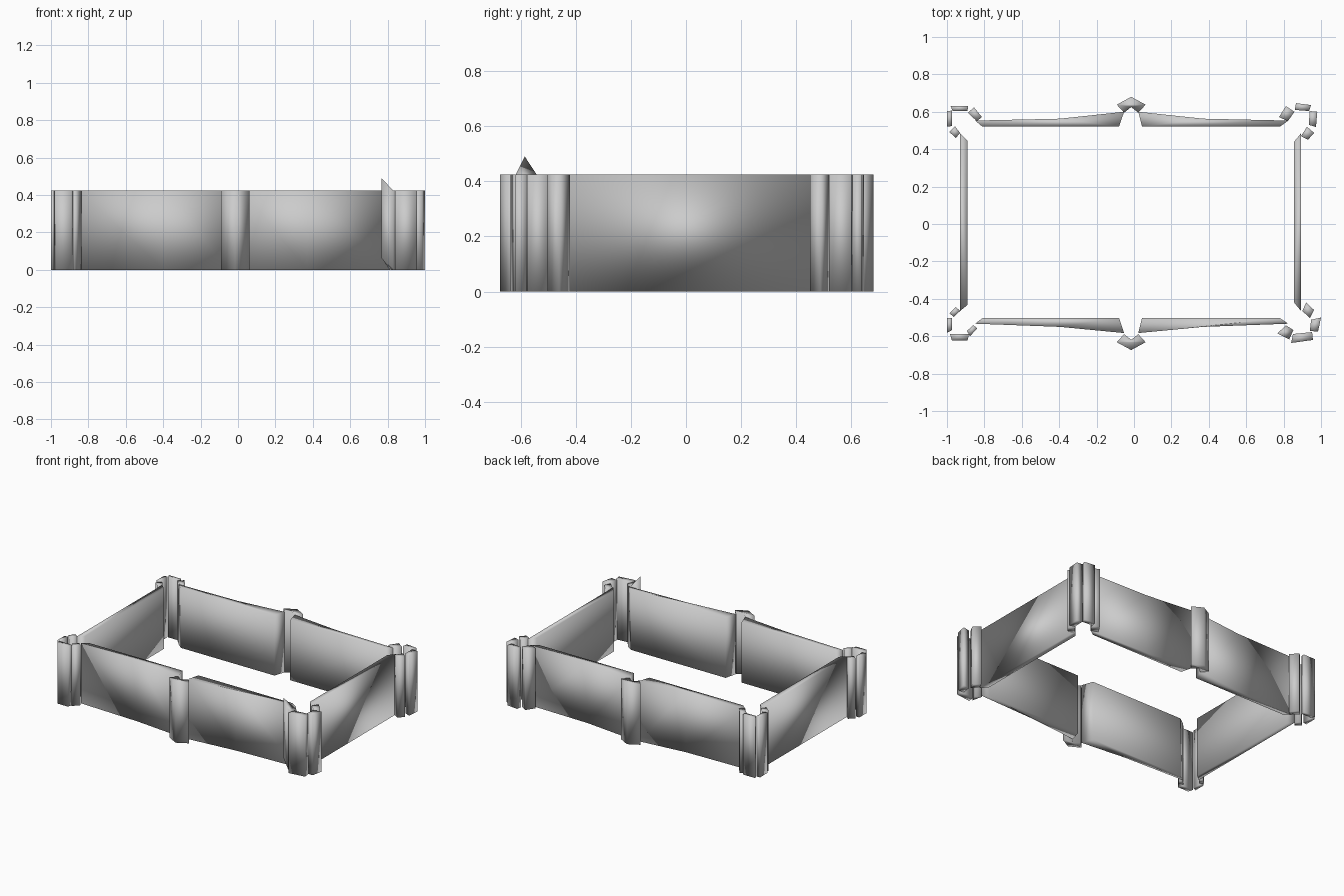
import bpy, bmesh

HEIGHT = 0.425


def prism(name, outline, lifted=None, lift=0.0):
    """Upright slab from a plan outline; one corner may be lifted."""
    bm = bmesh.new()
    rings = []
    for z in (0.0, HEIGHT):
        rings.append([bm.verts.new((x, y, z + (lift if i == lifted else 0.0)))
                      for i, (x, y) in enumerate(outline)])
    low, high = rings
    n = len(outline)
    bm.faces.new(low)
    bm.faces.new(high)
    for i in range(n):
        j = (i + 1) % n
        bm.faces.new((low[i], low[j], high[j], high[i]))
    bmesh.ops.recalc_face_normals(bm, faces=bm.faces)
    for f in bm.faces:
        f.smooth = True
    mesh = bpy.data.meshes.new(name)
    bm.to_mesh(mesh)
    bm.free()
    obj = bpy.data.objects.new(name, mesh)
    bpy.context.collection.objects.link(obj)
    return obj


# Long walls (two tapered panels each) and the ridged middle posts
for side, s, inner, end, mid, near in (("back", 1, 0.52, 0.553, 0.563, 0.60),
                                       ("front", -1, 0.503, 0.533, 0.55, 0.583)):
    prism(side + "_panel_left", [(-0.81, s * inner), (-0.08, s * inner), (-0.053, s * near),
                                 (-0.396, s * mid), (-0.85, s * end)])
    prism(side + "_panel_right", [(0.043, s * inner), (0.78, s * inner), (0.825, s * end),
                                  (0.37, s * mid), (0.023, s * near)])
    ridge = 0.68 if s > 0 else 0.674
    prism(side + "_middle_post", [(-0.015, s * ridge), (-0.092, s * (ridge - 0.042)),
                                  (-0.053, s * (ridge - 0.085)), (-0.015, s * (ridge - 0.055)),
                                  (0.023, s * (ridge - 0.085)), (0.062, s * (ridge - 0.042))])

# Short side walls
prism("left_panel", [(-0.93, 0.485), (-0.89, 0.445), (-0.89, -0.433), (-0.93, -0.465)])
prism("right_panel", [(0.893, 0.485), (0.856, 0.44), (0.856, -0.42), (0.893, -0.465)])

# Corner post slats: long-side face, end face, and two angled clips
corners = {
    "back_left": [
        [(-0.98, 0.63), (-0.887, 0.63), (-0.89, 0.604), (-0.97, 0.604)],
        [(-1.0, 0.604), (-0.973, 0.606), (-0.973, 0.524), (-1.0, 0.52)],
        [(-0.856, 0.624), (-0.813, 0.572), (-0.84, 0.55), (-0.888, 0.594)],
        [(-0.957, 0.522), (-0.93, 0.487), (-0.952, 0.46), (-0.988, 0.492)]],
    "front_left": [
        [(-0.984, -0.588), (-0.882, -0.588), (-0.89, -0.622), (-0.974, -0.622)],
        [(-1.0, -0.503), (-0.973, -0.503), (-0.973, -0.567), (-1.0, -0.582)],
        [(-0.893, -0.572), (-0.86, -0.54), (-0.838, -0.558), (-0.877, -0.6)],
        [(-0.986, -0.478), (-0.952, -0.444), (-0.93, -0.465), (-0.963, -0.497)]],
    "back_right": [
        [(0.866, 0.646), (0.947, 0.636), (0.936, 0.604), (0.86, 0.61)],
        [(0.938, 0.604), (0.98, 0.6), (0.973, 0.518), (0.936, 0.53)],
        [(0.813, 0.63), (0.858, 0.6), (0.823, 0.55), (0.775, 0.572)],
        [(0.925, 0.52), (0.963, 0.487), (0.93, 0.45), (0.893, 0.47)]],
    "front_right": [
        [(0.85, -0.588), (0.952, -0.578), (0.957, -0.62), (0.84, -0.636)],
        [(0.947, -0.512), (1.0, -0.5), (0.984, -0.575), (0.94, -0.572)],
        [(0.813, -0.542), (0.852, -0.567), (0.83, -0.617), (0.766, -0.585)],
        [(0.92, -0.42), (0.963, -0.46), (0.94, -0.503), (0.9, -0.465)]],
}
parts = ("long_slat", "end_slat", "long_clip", "end_clip")
for corner, slats in corners.items():
    for part, outline in zip(parts, slats):
        # one clip has a corner pulled upward
        spiked = corner == "front_right" and part == "long_clip"
        prism(corner + "_" + part, outline, 3 if spiked else None, 0.065)
